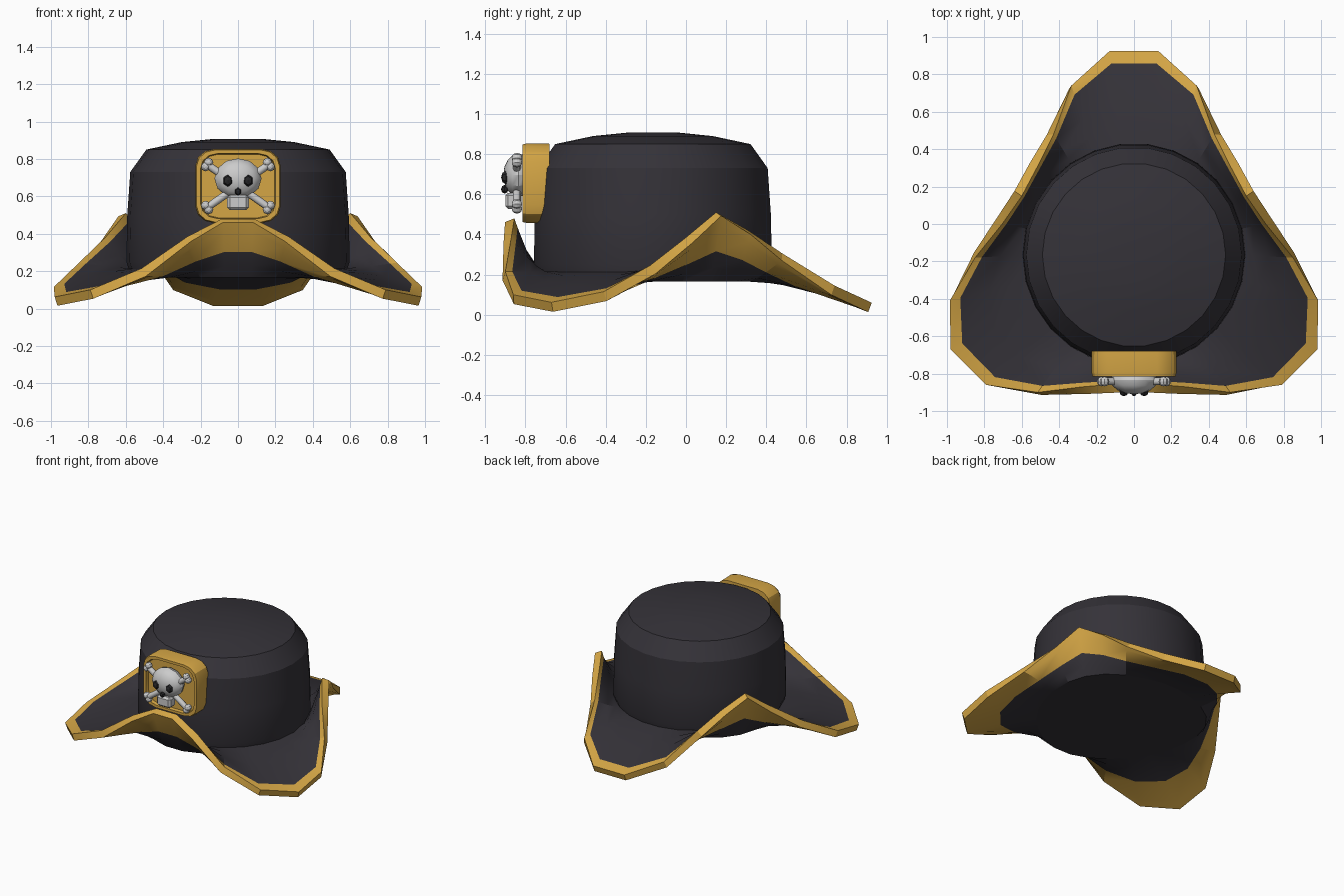
import bpy, bmesh, math
from mathutils import Vector, Matrix

if "Cube" in bpy.data.objects:
    bpy.data.objects.remove(bpy.data.objects["Cube"])

CY = -0.165   # crown axis in y
SEG = 26


def material(name, rgb):
    m = bpy.data.materials.new(name)
    m.diffuse_color = (*rgb, 1)
    m.use_nodes = True
    m.node_tree.nodes["Principled BSDF"].inputs["Base Color"].default_value = m.diffuse_color
    return m


FELT = material("dark_felt", (0.035, 0.032, 0.04))
GOLD = material("gold_trim", (0.66, 0.38, 0.06))
DARK = material("dark_hollow", (0.02, 0.02, 0.022))


def finish(name, bm, mats=(), smooth=None):
    bmesh.ops.recalc_face_normals(bm, faces=bm.faces[:])
    me = bpy.data.meshes.new(name)
    bm.to_mesh(me)
    bm.free()
    ob = bpy.data.objects.new(name, me)
    bpy.context.collection.objects.link(ob)
    for m in mats:
        me.materials.append(m)
    if smooth:
        bpy.ops.object.select_all(action='DESELECT')
        ob.select_set(True)
        bpy.context.view_layer.objects.active = ob
        bpy.ops.object.shade_smooth_by_angle(angle=math.radians(smooth))
    return ob


def bridge(bm, a, b, mat=0):
    n = len(a)
    for i in range(n):
        bm.faces.new((a[i], a[(i + 1) % n], b[(i + 1) % n], b[i])).material_index = mat


# crown: turned profile with a domed top
bm = bmesh.new()
rings = []
for r, z in [(0.57, 0.17), (0.597, 0.25), (0.592, 0.5), (0.576, 0.73),
             (0.49, 0.85), (0.30, 0.89), (0.13, 0.907)]:
    rings.append([bm.verts.new((r * math.sin(a), CY - r * math.cos(a), z))
                  for a in [(i + 0.5) * math.tau / SEG for i in range(SEG)]])
for a, b in zip(rings, rings[1:]):
    bridge(bm, a, b)
bm.faces.new(rings[0])
bm.faces.new(rings[-1])
finish("crown", bm, [FELT], 27)

# brim: half outline from front flap to back tip, mirrored
half = [(0.085, -0.855, 0.48), (0.27, -0.87, 0.385), (0.515, -0.90, 0.215), (0.79, -0.86, 0.10),
        (0.98, -0.67, 0.062), (0.985, -0.41, 0.115), (0.85, -0.18, 0.245), (0.705, 0.0, 0.385),
        (0.60, 0.15, 0.51), (0.515, 0.31, 0.42), (0.43, 0.48, 0.305), (0.335, 0.74, 0.145),
        (0.13, 0.925, 0.06)]
outline = [Vector(p) for p in half] + [Vector((-x, y, z)) for x, y, z in reversed(half)]
bm = bmesh.new()
top = []
for t in (0, 0.25, 0.52, 0.87, 1):
    ring = []
    for i, p in enumerate(outline):
        a = (i + 0.5) * math.tau / SEG
        q = Vector((0.57 * math.sin(a), CY - 0.57 * math.cos(a), 0.215)).lerp(p, t)
        q.z = 0.215 + (p.z - 0.215) * t ** 1.35
        ring.append(bm.verts.new(q))
    top.append(ring)
for k in range(4):
    bridge(bm, top[k], top[k + 1], int(k == 3))
bm.normal_update()
sign = 1 if top[0][0].normal.z > 0 else -1
under = [[bm.verts.new(v.co - sign * v.normal * 0.05) for v in ring] for ring in top]
for v in under[0]:
    v.co.z = 0.165
for k in range(4):
    bridge(bm, under[k], under[k + 1], int(k >= 2))
bridge(bm, top[-1], under[-1], 1)
bridge(bm, top[0], under[0])
bm.faces.new(under[0])
finish("brim", bm, [FELT, GOLD], 30)

# badge plate: rounded square with a raised rim
ZB = 0.655


def plate_ring(bm, s, y):
    c = 0.1 * s / 0.22
    pts = []
    for q in range(4):
        for d in (0, 30, 60, 90):
            a = math.radians(d + 90 * q)
            sx = 1 if q in (0, 3) else -1
            sz = 1 if q < 2 else -1
            pts.append(bm.verts.new((sx * (s - c) + c * math.cos(a), y,
                                     ZB + (sz * (s - c) + c * math.sin(a)) * 0.87)))
    return pts


bm = bmesh.new()
loops = [plate_ring(bm, s, y) for s, y in
         [(0.226, -0.68), (0.228, -0.79), (0.222, -0.815), (0.20, -0.815), (0.195, -0.79)]]
for a, b in zip(loops, loops[1:]):
    bridge(bm, a, b)
bm.faces.new(loops[0])
bm.faces.new(loops[-1])
finish("badge_plate", bm, [GOLD], 30)


def ball(name, loc, size, u=10, v=8, mats=(), smooth=None):
    bm = bmesh.new()
    bmesh.ops.create_uvsphere(bm, u_segments=u, v_segments=v, radius=1)
    bmesh.ops.transform(bm, verts=bm.verts, matrix=Matrix.Translation(loc)
                        @ Matrix.Diagonal((*size, 1)) @ Matrix.Rotation(math.pi / 2, 4, 'X'))
    return finish(name, bm, mats, smooth)


def box(name, loc, size, bevel):
    bm = bmesh.new()
    bmesh.ops.create_cube(bm, size=1)
    bmesh.ops.transform(bm, verts=bm.verts,
                        matrix=Matrix.Translation(loc) @ Matrix.Diagonal((*size, 1)))
    bmesh.ops.bevel(bm, geom=bm.edges[:], offset=bevel, segments=1, affect='EDGES')
    return finish(name, bm)


# skull, jaw, eye and nose hollows
ball("skull", (0, -0.835, 0.695), (0.126, 0.075, 0.108), 12, 8, smooth=30)
box("jaw", (0, -0.86, 0.567), (0.115, 0.08, 0.08), 0.014)
for s in (-1, 1):
    ball("eye_hollow", (s * 0.054, -0.897, 0.684), (0.028, 0.024, 0.033), 6, 4, [DARK])
ball("nose_hollow", (0, -0.903, 0.625), (0.017, 0.018, 0.022), 6, 4, [DARK])

# crossed bones with a pair of knobs at each end
for s in (-1, 1):
    d = Vector((s * 0.165, 0, 0.115))
    c = Vector((0, -0.842, ZB))
    bm = bmesh.new()
    bmesh.ops.create_cone(bm, cap_ends=True, segments=8, radius1=0.02, radius2=0.02,
                          depth=2 * d.length)
    bmesh.ops.transform(bm, verts=bm.verts, matrix=Matrix.Translation(c)
                        @ d.to_track_quat('Z', 'Y').to_matrix().to_4x4())
    finish("bone", bm, smooth=50)
    side = Vector((-d.z, 0, d.x)).normalized() * 0.014
    for e in (-1, 1):
        for k in (-1, 1):
            ball("bone_knob", c + d * e + side * k, (0.025, 0.026, 0.025), 8, 6)
